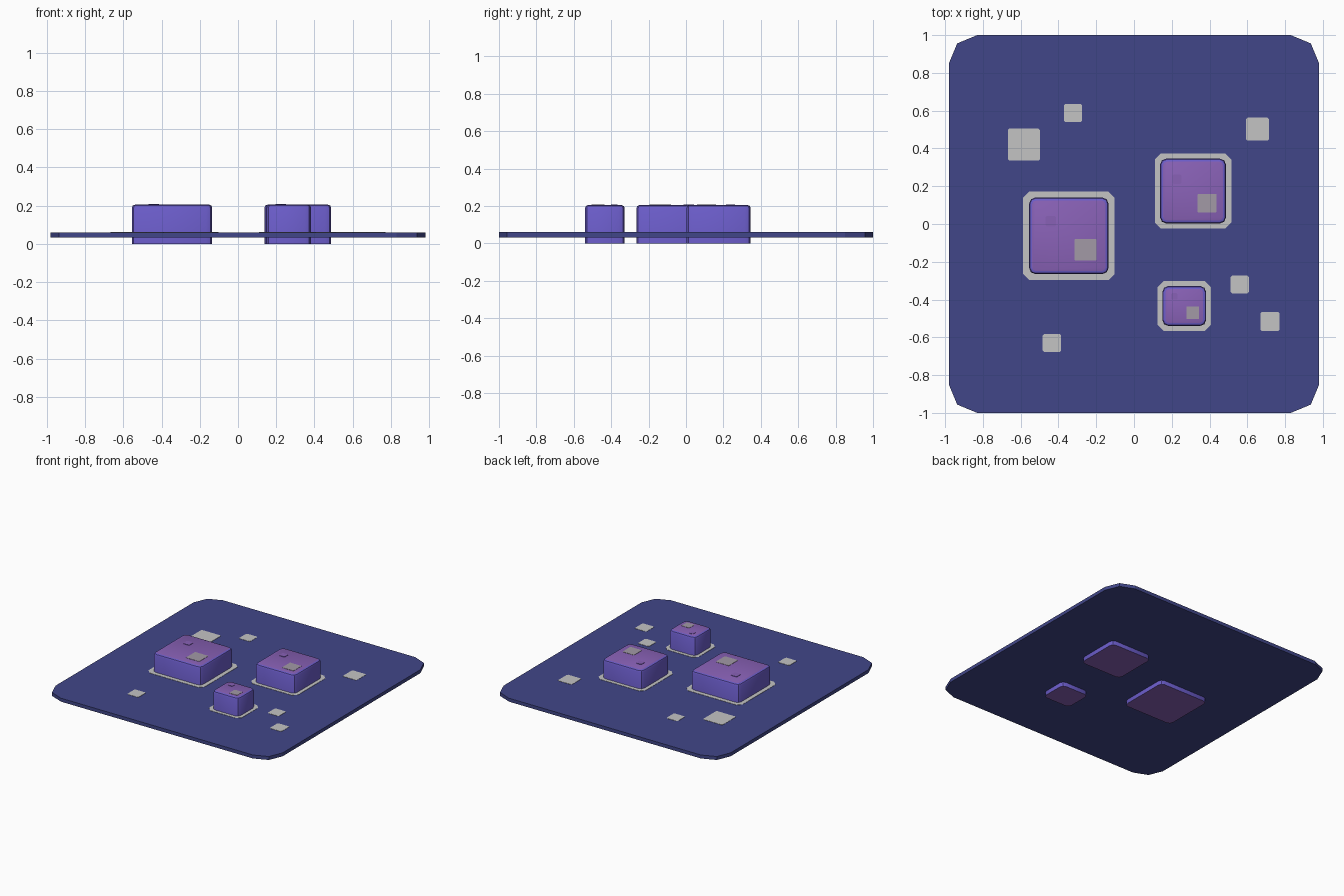
import bpy
import bmesh
from mathutils import Vector

old = bpy.data.objects.get("Cube")
if old:
    bpy.data.objects.remove(old, do_unlink=True)


def material(name, color):
    m = bpy.data.materials.new(name)
    m.use_nodes = True
    m.diffuse_color = (*color, 1)
    m.node_tree.nodes["Principled BSDF"].inputs["Base Color"].default_value = (*color, 1)
    return m


NAVY = material("navy blue", (0.053, 0.062, 0.25))
VIOLET = material("violet side", (0.15, 0.11, 0.6))
PURPLE = material("purple top", (0.25, 0.12, 0.47))
GREY = material("light grey", (0.55, 0.55, 0.55))
MUTED = material("muted grey", (0.36, 0.32, 0.38))


def box(name, x, y, z, mats, corner, segments=1, rim=0):
    """Box over three (low, high) ranges with cut upright corners and an optional top rim."""
    bm = bmesh.new()
    bmesh.ops.create_cube(bm, size=1)
    for v in bm.verts:
        v.co = Vector([lo + (c + 0.5) * (hi - lo) for c, (lo, hi) in zip(v.co, (x, y, z))])
    upright = [e for e in bm.edges if abs(e.verts[0].co.z - e.verts[1].co.z) > 1e-5]
    bmesh.ops.bevel(bm, geom=upright, offset=corner, segments=segments,
                    profile=0.5, affect='EDGES')
    if rim:
        edges = [e for e in bm.edges if all(v.co.z > z[1] - 1e-5 for v in e.verts)]
        bmesh.ops.bevel(bm, geom=edges, offset=rim, segments=2, profile=0.5, affect='EDGES')
    bm.normal_update()
    # level faces take the last colour, all others the first
    for f in bm.faces:
        f.material_index = len(mats) - 1 if abs(f.normal.z) > 0.95 else 0
    mesh = bpy.data.meshes.new(name)
    bm.to_mesh(mesh)
    bm.free()
    for m in mats:
        mesh.materials.append(m)
    obj = bpy.data.objects.new(name, mesh)
    bpy.context.collection.objects.link(obj)
    return obj


def around(c, size):
    return (c - size / 2, c + size / 2)


# Base board with rounded corners
BOARD_TOP, BLOCK_TOP = 0.06, 0.205
box("base_board", (-0.98, 0.98), (-1, 1), (0.033, BOARD_TOP), [NAVY], 0.15, 2)

# Blocks: name, x range, y range, border width, stud (x, y, size), patch (x, y, size)
blocks = [
    ("large", (-0.555, -0.135), (-0.265, 0.14), 0.032, (-0.44, 0.015, 0.055), (-0.257, -0.137, 0.115)),
    ("medium", (0.138, 0.487), (0.003, 0.346), 0.028, (0.228, 0.237, 0.048), (0.387, 0.11, 0.1)),
    ("small", (0.15, 0.382), (-0.54, -0.328), 0.026, (0.213, -0.383, 0.035), (0.311, -0.47, 0.068)),
]
for name, x, y, w, stud, patch in blocks:
    block = box(name + "_block", x, y, (0, BLOCK_TOP), [VIOLET, PURPLE], 0.032, 2, 0.016)
    bpy.ops.object.select_all(action='DESELECT')
    block.select_set(True)
    bpy.context.view_layer.objects.active = block
    bpy.ops.object.shade_smooth_by_angle()
    box(name + "_border", (x[0] - w, x[1] + w), (y[0] - w, y[1] + w),
        (BOARD_TOP - 0.004, BOARD_TOP + 0.002), [GREY], 0.032)
    box(name + "_stud", around(stud[0], stud[2]), around(stud[1], stud[2]),
        (BLOCK_TOP - 0.004, BLOCK_TOP + 0.003), [VIOLET, PURPLE], 0.006)
    box(name + "_patch", around(patch[0], patch[2]), around(patch[1], patch[2]),
        (BLOCK_TOP - 0.004, BLOCK_TOP + 0.002), [MUTED], 0.004)

# Loose grey tiles on the board
tiles = [(-0.583, 0.42, 0.17), (-0.323, 0.588, 0.097), (0.654, 0.502, 0.122),
         (0.56, -0.32, 0.096), (0.72, -0.516, 0.102), (-0.435, -0.63, 0.097)]
for i, (cx, cy, size) in enumerate(tiles):
    box(f"floor_tile_{i + 1}", around(cx, size), around(cy, size),
        (BOARD_TOP - 0.004, BOARD_TOP + 0.002), [GREY], 0.008)
